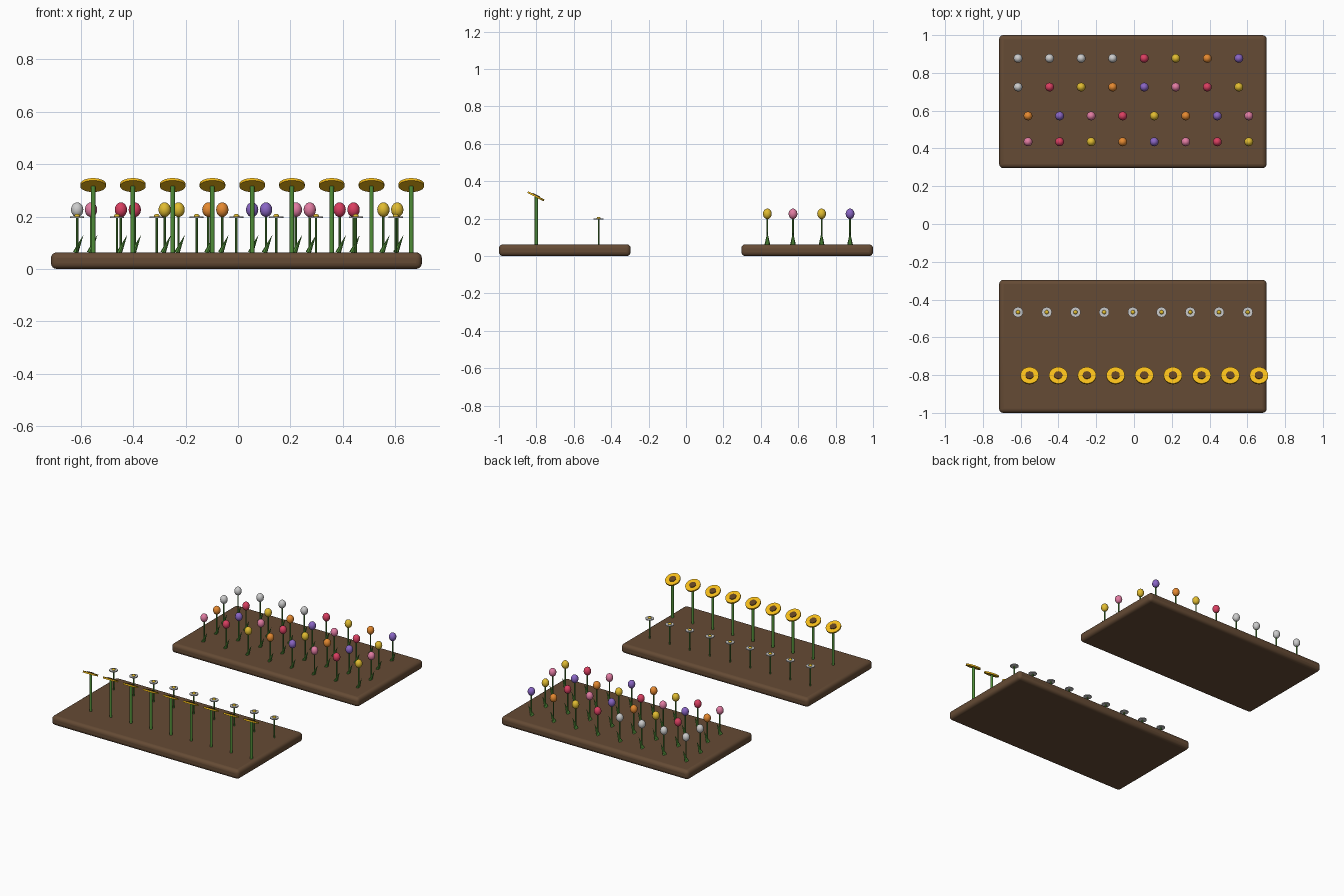
import bpy, math
from mathutils import Matrix

if "Cube" in bpy.data.objects:
    bpy.data.objects.remove(bpy.data.objects["Cube"])


def material(name, rgb):
    m = bpy.data.materials.new(name)
    m.diffuse_color = (*rgb, 1)
    m.use_nodes = True
    m.node_tree.nodes["Principled BSDF"].inputs["Base Color"].default_value = m.diffuse_color
    return m


soil = material("soil", (0.13, 0.07, 0.035))
green = material("green", (0.08, 0.27, 0.04))
gold = material("gold", (0.9, 0.5, 0.01))
brown = material("brown", (0.12, 0.055, 0.015))
yellow = material("yellow", (0.75, 0.5, 0.03))
tulip_colours = [material("pink", (0.75, 0.2, 0.36)),
                 material("red", (0.7, 0.05, 0.12)),
                 yellow,
                 material("orange", (0.78, 0.25, 0.03)),
                 material("purple", (0.25, 0.13, 0.55))]


def finish(name, mat, scale=(1, 1, 1)):
    o = bpy.context.object
    o.name = name
    o.scale = scale
    bpy.ops.object.transform_apply(location=False, rotation=False, scale=True)
    if mat:
        o.data.materials.append(mat)
    bpy.ops.object.shade_smooth_by_angle(angle=math.radians(40))
    return o


def rod(name, x, y, z0, z1, r, mat, sides=10):
    bpy.ops.mesh.primitive_cylinder_add(vertices=sides, radius=r, depth=z1 - z0,
                                        location=(x, y, (z0 + z1) / 2))
    return finish(name, mat)


def ball(name, loc, size, mat):
    bpy.ops.mesh.primitive_uv_sphere_add(segments=16, ring_count=10, radius=1, location=loc)
    return finish(name, mat, size)


# soil beds with rounded edges
for name, y in (("front_bed", -0.648), ("back_bed", 0.648)):
    bpy.ops.mesh.primitive_cube_add(size=1, location=(-0.006, y, 0.0315))
    o = finish(name, soil, (1.416, 0.704, 0.063))
    b = o.modifiers.new("round", 'BEVEL')
    b.width, b.segments = 0.022, 4
    bpy.ops.object.shade_smooth_by_angle(angle=math.radians(40))

# tulips: colours cycle row by row, the last five stay plain
n = 0
for row, y in enumerate((0.435, 0.572, 0.725, 0.877)):
    start = -0.561 if row < 2 else -0.614
    for i in range(8):
        x = start + i * 0.167
        plain = (row == 2 and i == 0) or (row == 3 and i < 4)
        mat = None if plain else tulip_colours[n % 5]
        # the second row starts part way through the cycle
        if row == 1:
            mat = tulip_colours[(3 + i) % 5]
        elif row == 2 and not plain:
            mat = tulip_colours[i % 5]
        elif row == 3 and not plain:
            mat = tulip_colours[(i - 3) % 5]
        n += 1
        rod("tulip_stem", x, y, 0.055, 0.21, 0.0045, green, 8)
        ball("tulip_head", (x, y, 0.226), (0.0235, 0.0235, 0.028), mat)
        # leaf leaning to the right
        bpy.ops.mesh.primitive_cone_add(vertices=8, radius1=0.015, radius2=0, depth=0.075,
                                        location=(x + 0.009, y, 0.096),
                                        rotation=(0, math.radians(24), 0))
        finish("tulip_leaf", green, (0.7, 1, 1))

# daisies
for i in range(9):
    x, y = -0.614 + i * 0.152, -0.467
    rod("daisy_stem", x, y, 0.055, 0.198, 0.0045, green, 8)
    rod("daisy_petals", x, y, 0.195, 0.201, 0.027, None, 20)
    ball("daisy_centre", (x, y, 0.202), (0.011, 0.011, 0.008), yellow)

# sunflowers, heads tipped towards the back
tilt = Matrix.Rotation(math.radians(-27), 4, 'X')
for i in range(9):
    x, y = -0.553 + i * 0.1518, -0.803
    rod("sunflower_stem", x, y + 0.003, 0.055, 0.317, 0.009, green)
    for name, z0, z1, r, mat in (("sunflower_petals", -0.005, 0.005, 0.049, gold),
                                 ("sunflower_centre", -0.004, 0.009, 0.022, brown)):
        o = rod(name, 0, 0, z0, z1, r, mat, 24)
        off = (z0 + z1) / 2
        o.matrix_world = (Matrix.Translation((x, y, 0.32)) @ tilt
                          @ Matrix.Translation((0, 0, off)))
